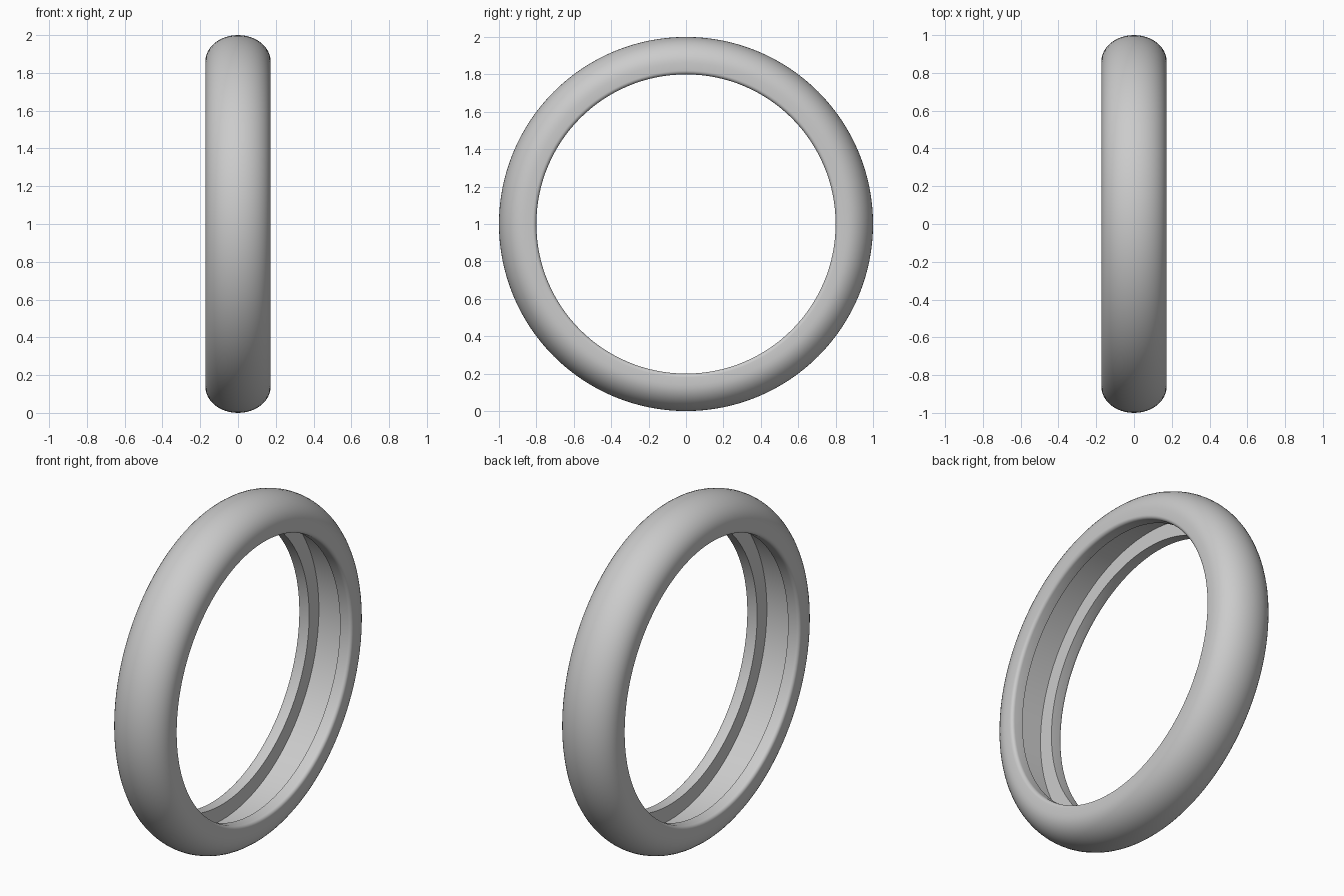
import bpy, bmesh, math
from mathutils import Matrix, Vector

if "Cube" in bpy.data.objects:
    bpy.data.objects.remove(bpy.data.objects["Cube"])

SEGMENTS = 128
HALF_W = 0.173     # half width of the tyre
SHOULDER = 0.86    # radius where the side wall turns into the tread
BEAD = 0.80        # inner opening radius
FLOOR = 0.89       # radius of the inner channel floor
LIP = 0.10         # half width of the inner channel
FILLET = 0.02

# half cross-section as (x, radius): tread crown, side wall, rounded bead, channel
half = []
for i in range(13):
    a = math.pi / 2 * (1 - i / 12)
    half.append((HALF_W * math.cos(a), SHOULDER + (1 - SHOULDER) * math.sin(a)))
for i in range(6):
    a = math.pi / 2 * i / 5
    half.append((HALF_W - FILLET + FILLET * math.cos(a),
                 BEAD + FILLET - FILLET * math.sin(a)))
half += [(LIP, BEAD), (LIP, FLOOR)]

# mirror into a closed section
profile = half + [(-x, r) for x, r in reversed(half[1:])]

# sweep the section around the axle
bm = bmesh.new()
rings = []
for s in range(SEGMENTS):
    rot = Matrix.Rotation(2 * math.pi * s / SEGMENTS, 3, 'X')
    rings.append([bm.verts.new(rot @ Vector((x, 0, r)) + Vector((0, 0, 1)))
                  for x, r in profile])
n = len(profile)
for s in range(SEGMENTS):
    a, b = rings[s], rings[(s + 1) % SEGMENTS]
    for i in range(n):
        j = (i + 1) % n
        bm.faces.new((a[i], a[j], b[j], b[i]))
bmesh.ops.recalc_face_normals(bm, faces=bm.faces)
mesh = bpy.data.meshes.new("tyre")
bm.to_mesh(mesh)
bm.free()

tyre = bpy.data.objects.new("tyre", mesh)
bpy.context.collection.objects.link(tyre)
rubber = bpy.data.materials.new("light grey")
rubber.diffuse_color = (0.6, 0.6, 0.6, 1)
rubber.use_nodes = True
rubber.node_tree.nodes["Principled BSDF"].inputs["Base Color"].default_value = rubber.diffuse_color
mesh.materials.append(rubber)

# smooth surfaces with crisp channel edges
bpy.context.view_layer.objects.active = tyre
tyre.select_set(True)
bpy.ops.object.shade_smooth_by_angle(angle=math.radians(35))
